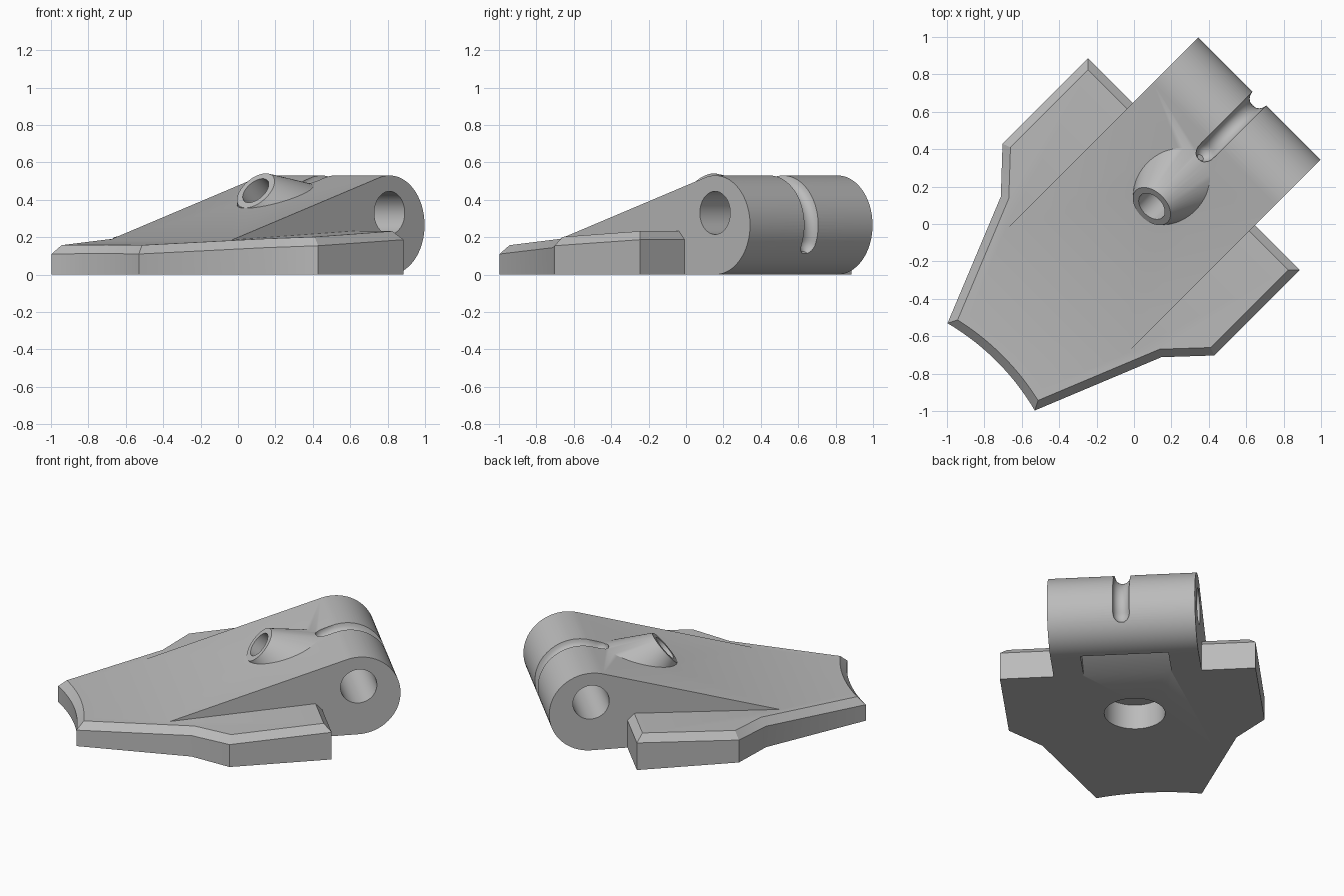
import bpy, bmesh, math
from mathutils import Vector, Matrix

cube = bpy.data.objects.get("Cube")
if cube:
    bpy.data.objects.remove(cube, do_unlink=True)

grey = bpy.data.materials.new("mid_grey")
grey.use_nodes = True
colour = (0.5, 0.5, 0.5, 1)
grey.diffuse_color = colour
grey.node_tree.nodes["Principled BSDF"].inputs["Base Color"].default_value = colour


def finish(name, bm):
    bmesh.ops.recalc_face_normals(bm, faces=bm.faces)
    mesh = bpy.data.meshes.new(name)
    bm.to_mesh(mesh)
    bm.free()
    mesh.materials.append(grey)
    ob = bpy.data.objects.new(name, mesh)
    bpy.context.collection.objects.link(ob)
    return ob


def loft(name, rings):
    """Closed solid from matching rings of points."""
    bm = bmesh.new()
    loops = [[bm.verts.new(p) for p in ring] for ring in rings]
    n = len(loops[0])
    for a, b in zip(loops, loops[1:]):
        for i in range(n):
            j = (i + 1) % n
            bm.faces.new((a[i], a[j], b[j], b[i]))
    bm.faces.new(loops[0])
    bm.faces.new(loops[-1])
    return finish(name, bm)


def prism(name, profile, half):
    """Side profile (x, z) extruded across y."""
    return loft(name, [[(x, y, z) for x, z in profile] for y in (-half, half)])


def cone(name, start, direction, length, r1, r2, segments=64):
    bm = bmesh.new()
    d = Vector(direction).normalized()
    mat = (Matrix.Translation(Vector(start) + d * length / 2)
           @ d.to_track_quat('Z', 'Y').to_matrix().to_4x4())
    bmesh.ops.create_cone(bm, cap_ends=True, segments=segments, radius1=r1,
                          radius2=r2, depth=length, matrix=mat)
    return finish(name, bm)


def combine(target, tool, operation):
    mod = target.modifiers.new(operation, 'BOOLEAN')
    mod.operation, mod.solver, mod.object = operation, 'EXACT', tool
    bpy.context.view_layer.objects.active = target
    bpy.ops.object.modifier_apply(modifier=mod.name)
    bpy.data.objects.remove(tool, do_unlink=True)


def inset(points, dist):
    """Mitred inward offset of a counter-clockwise outline."""
    out = []
    for i, p in enumerate(points):
        a = (p - points[i - 1]).normalized()
        b = (points[(i + 1) % len(points)] - p).normalized()
        na, nb = Vector((-a.y, a.x)), Vector((-b.y, b.x))
        out.append(p + (na + nb) * dist / (1 + na.dot(nb)))
    return out


# Base plate: mirrored outline, concave front edge, chamfered sloping top
side = [(-0.40, -0.607), (-0.194, -0.80), (0.452, -0.80)]
arc = []
for i in range(17):
    t = 1 - i / 8
    arc.append((-1.08 + 0.042 * (1 - t * t), 0.33 * t))
outline = [Vector(p) for p in arc + side + [(x, -y) for x, y in reversed(side)]]
top = inset(outline, 0.043)
base = loft("base_plate_and_hinge", [
    [(p.x, p.y, 0) for p in outline],
    [(p.x, p.y, 0.164 + 0.05 * p.x) for p in outline],
    [(p.x, p.y, 0.211 + 0.052 * p.x) for p in top]])

# Wedge running tangent into the rounded barrel
R, CX = 0.265, 0.6825
tilt = math.radians(16.6)
profile = [(-0.56, 0.0), (-0.56, 0.17)]
for i in range(49):
    a = math.pi / 2 + tilt - (math.pi + tilt) * i / 48
    profile.append((CX + R * math.cos(a), R + R * math.sin(a)))
combine(base, prism("wedge", profile, 0.463), 'UNION')

# Flared nozzle leaning out of the wedge
mouth, axis = Vector((0.134, 0, 0.449)), Vector((0.77, 0, -0.64))
combine(base, cone("nozzle", mouth, axis, 0.3, 0.12, 0.292), 'UNION')
combine(base, cone("nozzle_bore", mouth - axis * 0.1, axis, 0.45, 0.083, 0.083), 'DIFFERENCE')

# Pin hole through the barrel
combine(base, cone("pin_hole", (CX, -0.6, 0.33), (0, 1, 0), 1.2, 0.115, 0.115), 'DIFFERENCE')

# Round blind hole and ramped pocket underneath
combine(base, cone("bottom_hole", (-0.05, 0, -0.05), (0, 0, 1), 0.22, 0.19, 0.19), 'DIFFERENCE')
pocket = [(0.42, -0.02), (0.69, -0.02), (0.69, 0.13), (0.45, 0.0)]
combine(base, prism("pocket", pocket, 0.275), 'DIFFERENCE')

# Cord groove around the middle of the barrel, with rounded ends
curve = bpy.data.curves.new("groove", 'CURVE')
curve.dimensions = '3D'
curve.bevel_depth, curve.bevel_resolution, curve.use_fill_caps = 0.052, 6, True
spline = curve.splines.new('POLY')
spline.points.add(48)
for i, pt in enumerate(spline.points):
    a = math.radians(133 - 168 * i / 48)
    pt.co = (CX + R * math.cos(a), 0, R + R * math.sin(a), 1)
    end = min(1, (min(i, 48 - i) + 0.3) / 4)
    pt.radius = math.sqrt(end * (2 - end))
temp = bpy.data.objects.new("groove", curve)
bpy.context.collection.objects.link(temp)
bm = bmesh.new()
bm.from_mesh(temp.to_mesh())
bpy.data.objects.remove(temp, do_unlink=True)
bmesh.ops.remove_doubles(bm, verts=bm.verts, dist=0.0001)
combine(base, finish("groove_cutter", bm), 'DIFFERENCE')

# Turn the part diagonally and shade it
base.data.transform(Matrix.Rotation(math.radians(45), 4, 'Z'))
bpy.ops.object.select_all(action='DESELECT')
base.select_set(True)
bpy.context.view_layer.objects.active = base
bpy.ops.object.shade_smooth_by_angle(angle=math.radians(30))
